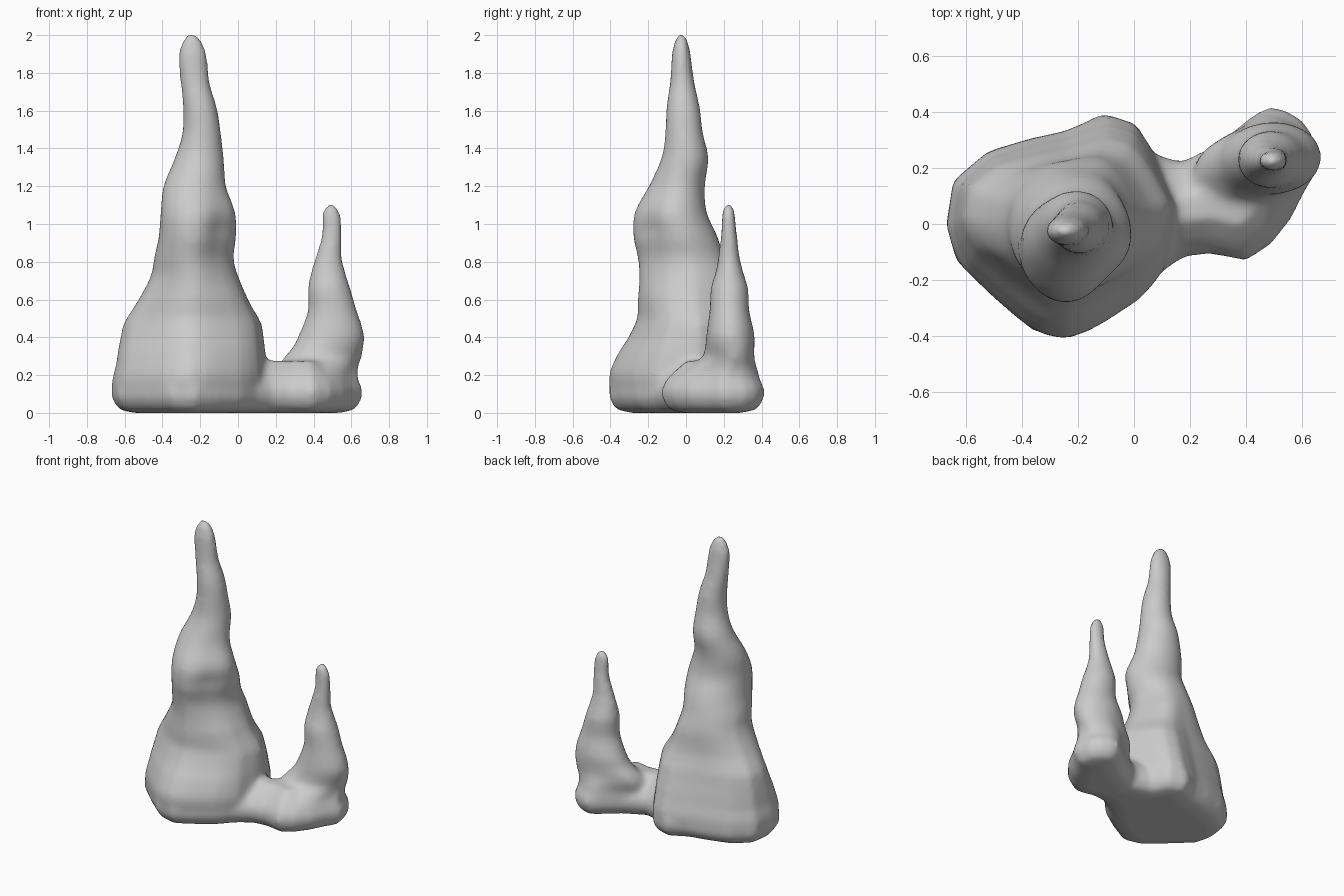
import bpy, bmesh
from math import cos, sin, pi
from mathutils import Vector

bm = bmesh.new()
N = 32


def loft(rings):
    """Skin closed rings of equal length and cap both ends."""
    loops = [[bm.verts.new(p) for p in r] for r in rings]
    for a, b in zip(loops, loops[1:]):
        n = len(a)
        for i in range(n):
            bm.faces.new((a[i], a[(i + 1) % n], b[(i + 1) % n], b[i]))
    bm.faces.new(loops[0][::-1])
    bm.faces.new(loops[-1])


def radii(poly):
    """Polar radii of a footprint scaled into a unit box."""
    xs, ys = [p.x for p in poly], [p.y for p in poly]
    cx, cy = (max(xs) + min(xs)) / 2, (max(ys) + min(ys)) / 2
    hx, hy = (max(xs) - min(xs)) / 2, (max(ys) - min(ys)) / 2
    q = [Vector(((p.x - cx) / hx, (p.y - cy) / hy)) for p in poly]
    out = []
    for i in range(N):
        d = Vector((cos(2 * pi * i / N), sin(2 * pi * i / N)))
        best = 0.5
        for a, b in zip(q, q[1:] + q[:1]):
            e = b - a
            den = d.x * e.y - d.y * e.x
            if abs(den) > 1e-9:
                r = (a.x * e.y - a.y * e.x) / den
                u = (a.x * d.y - a.y * d.x) / den
                if r > 0 and -1e-6 <= u <= 1 + 1e-6:
                    best = max(best, r)
        out.append(best)
    return out


def spire(profile, footprint, fade0, fade1, cut=0.0):
    """Each row: z, x min, x max, y min, y max. The footprint fades to an oval."""
    foot = radii(footprint)
    rows = []
    for k in range(len(profile) - 1):       # smooth the profile
        p0, p1 = profile[max(k - 1, 0)], profile[k]
        p2, p3 = profile[k + 1], profile[min(k + 2, len(profile) - 1)]
        for t in (0, 1 / 3, 2 / 3):
            rows.append([b + t * (c - b) if j == 0 else
                         b + 0.5 * t * (c - a + t * (2 * a - 5 * b + 4 * c - d
                                                     + t * (3 * (b - c) + d - a)))
                         for j, (a, b, c, d) in enumerate(zip(p0, p1, p2, p3))])
    rows.append(profile[-1])
    rings = []
    for z, x0, x1, y0, y1 in rows:
        w = min(1, max(0, (fade1 - z) / (fade1 - fade0)))
        k = cut * max(0, 1 - abs(z - 0.97) / 0.35)   # flattened front right side
        ring = []
        for i in range(N):
            c, s = cos(2 * pi * i / N), sin(2 * pi * i / N)
            r = (w * foot[i] + 1 - w) * (1 - k * max(0, (c - s) / 2 ** 0.5) ** 4)
            ring.append(((x0 + x1) / 2 + (x1 - x0) / 2 * c * r,
                         (y0 + y1) / 2 + (y1 - y0) / 2 * s * r, z))
        rings.append(ring)
    loft(rings)


# ground outline of the whole rock
outline = [Vector(p) for p in (
    (-0.67, 0), (-0.635, -0.13), (-0.5, -0.26), (-0.36, -0.38), (-0.23, -0.41),
    (-0.1, -0.34), (0.02, -0.26), (0.1, -0.17), (0.18, -0.115), (0.27, -0.105),
    (0.4, -0.13), (0.49, -0.07), (0.56, 0.02), (0.61, 0.12), (0.66, 0.2),
    (0.64, 0.31), (0.6, 0.37), (0.53, 0.41), (0.48, 0.415), (0.43, 0.39),
    (0.3, 0.285), (0.17, 0.22), (0.07, 0.25), (0.01, 0.355), (-0.11, 0.395),
    (-0.23, 0.335), (-0.37, 0.305), (-0.52, 0.26), (-0.645, 0.155))]

# tall stalagmite
spire([(0.04, -0.60, 0.10, -0.35, 0.34), (0.13, -0.67, 0.16, -0.41, 0.395),
       (0.25, -0.65, 0.16, -0.40, 0.375), (0.47, -0.61, 0.135, -0.275, 0.31),
       (0.58, -0.54, 0.07, -0.26, 0.265), (0.72, -0.465, 0.01, -0.255, 0.245),
       (0.82, -0.445, -0.015, -0.265, 0.21), (0.93, -0.42, 0.0, -0.29, 0.17),
       (1.06, -0.41, -0.005, -0.28, 0.11), (1.20, -0.395, -0.06, -0.20, 0.10),
       (1.35, -0.335, -0.075, -0.13, 0.12), (1.48, -0.295, -0.09, -0.11, 0.09),
       (1.61, -0.29, -0.11, -0.105, 0.075), (1.75, -0.305, -0.15, -0.085, 0.045),
       (1.90, -0.315, -0.165, -0.075, 0.025), (1.97, -0.295, -0.19, -0.06, 0.01),
       (2.006, -0.27, -0.22, -0.04, -0.01)],
      outline[:8] + [Vector((0.16, 0.05))] + outline[22:], 0.45, 0.95, 0.3)

# short stalagmite
spire([(0.04, 0.22, 0.63, -0.08, 0.37), (0.10, 0.19, 0.66, -0.125, 0.41),
       (0.18, 0.19, 0.64, -0.10, 0.395), (0.235, 0.20, 0.64, -0.01, 0.38),
       (0.29, 0.235, 0.66, 0.08, 0.365),
       (0.35, 0.29, 0.67, 0.10, 0.365), (0.43, 0.33, 0.665, 0.11, 0.36),
       (0.54, 0.37, 0.63, 0.125, 0.335), (0.66, 0.37, 0.595, 0.13, 0.33),
       (0.74, 0.385, 0.57, 0.155, 0.305), (0.82, 0.41, 0.55, 0.17, 0.285),
       (0.95, 0.445, 0.55, 0.185, 0.27), (1.05, 0.445, 0.545, 0.19, 0.26),
       (1.09, 0.46, 0.525, 0.20, 0.25), (1.113, 0.475, 0.50, 0.215, 0.235)],
      outline[9:21] + [Vector((0.22, 0.22)), Vector((0.19, 0.05))], 0.2, 0.4)


def inset(d, z):
    n = len(outline)
    ring = []
    for i, p in enumerate(outline):
        t = (outline[(i + 1) % n] - outline[i - 1]).normalized()
        ring.append((p.x - t.y * d, p.y + t.x * d, z))
    return ring


# shared base, inset towards its top and underside
loft([inset(0.12, 0.0), inset(0.05, 0.014), inset(0.025, 0.035), inset(0, 0.08),
      inset(0, 0.13), inset(0.02, 0.17), inset(0.06, 0.215), inset(0.10, 0.25),
      inset(0.13, 0.275)])

mesh = bpy.data.meshes.new("stalagmites")
bm.to_mesh(mesh)
bm.free()
rock = bpy.data.objects.new("stalagmites", mesh)
bpy.context.collection.objects.link(rock)

# fuse the parts into one soft stone surface
remesh = rock.modifiers.new("fuse", 'REMESH')
remesh.mode = 'VOXEL'
remesh.voxel_size = 0.018
remesh.use_smooth_shade = True
smooth = rock.modifiers.new("soften", 'SMOOTH')
smooth.factor = 0.5
smooth.iterations = 8
